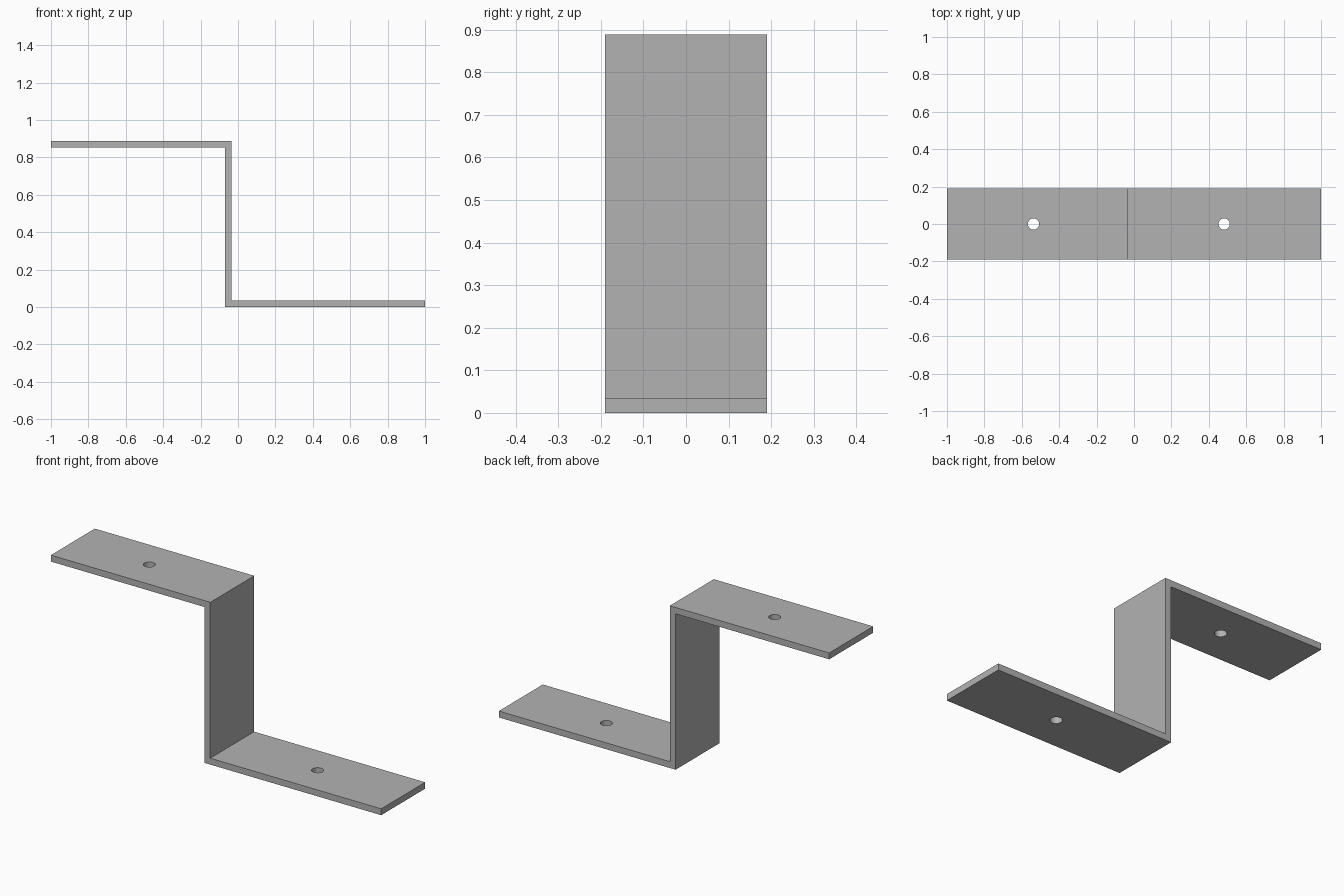
import bpy
import bmesh
from mathutils import Vector

cube = bpy.data.objects.get("Cube")
if cube:
    bpy.data.objects.remove(cube, do_unlink=True)

HALF_WIDTH = 0.19
THICK = 0.035
HEIGHT = 0.888
WEB_LEFT, WEB_RIGHT = -0.07, -0.035
HOLE_RADIUS = 0.03

# Plain metal
metal = bpy.data.materials.new("grey metal")
metal.use_nodes = True
colour = (0.45, 0.45, 0.45, 1)
metal.diffuse_color = colour
metal.node_tree.nodes["Principled BSDF"].inputs["Base Color"].default_value = colour

# Z-shaped strip: profile extruded across its width
profile = [(-1, HEIGHT), (-1, HEIGHT - THICK), (WEB_LEFT, HEIGHT - THICK), (WEB_LEFT, 0),
           (1, 0), (1, THICK), (WEB_RIGHT, THICK), (WEB_RIGHT, HEIGHT)]
bm = bmesh.new()
face = bm.faces.new([bm.verts.new((x, -HALF_WIDTH, z)) for x, z in profile])
swept = bmesh.ops.extrude_face_region(bm, geom=[face])["geom"]
bmesh.ops.translate(bm, vec=Vector((0, 2 * HALF_WIDTH, 0)),
                    verts=[v for v in swept if isinstance(v, bmesh.types.BMVert)])
bmesh.ops.recalc_face_normals(bm, faces=bm.faces)
mesh = bpy.data.meshes.new("z_bracket")
bm.to_mesh(mesh)
bm.free()
mesh.materials.append(metal)
bracket = bpy.data.objects.new("z_bracket", mesh)
bpy.context.collection.objects.link(bracket)
bpy.context.view_layer.objects.active = bracket
bracket.select_set(True)

# Screw hole through each flange
for name, x, z in (("upper_hole", -0.537, HEIGHT - THICK / 2), ("lower_hole", 0.482, THICK / 2)):
    bpy.ops.mesh.primitive_cylinder_add(vertices=48, radius=HOLE_RADIUS, depth=THICK * 3,
                                        location=(x, 0, z))
    cutter = bpy.context.object
    cutter.name = name
    cutter.hide_render = True
    cutter.data.materials.append(metal)
    cut = bracket.modifiers.new(name, "BOOLEAN")
    cut.operation = "DIFFERENCE"
    cut.solver = "EXACT"
    cut.object = cutter
    bpy.ops.object.select_all(action="DESELECT")
    bracket.select_set(True)
    bpy.context.view_layer.objects.active = bracket
    bpy.ops.object.modifier_apply(modifier=name)
    bpy.data.objects.remove(cutter, do_unlink=True)

bpy.ops.object.shade_smooth_by_angle(angle=0.5)
